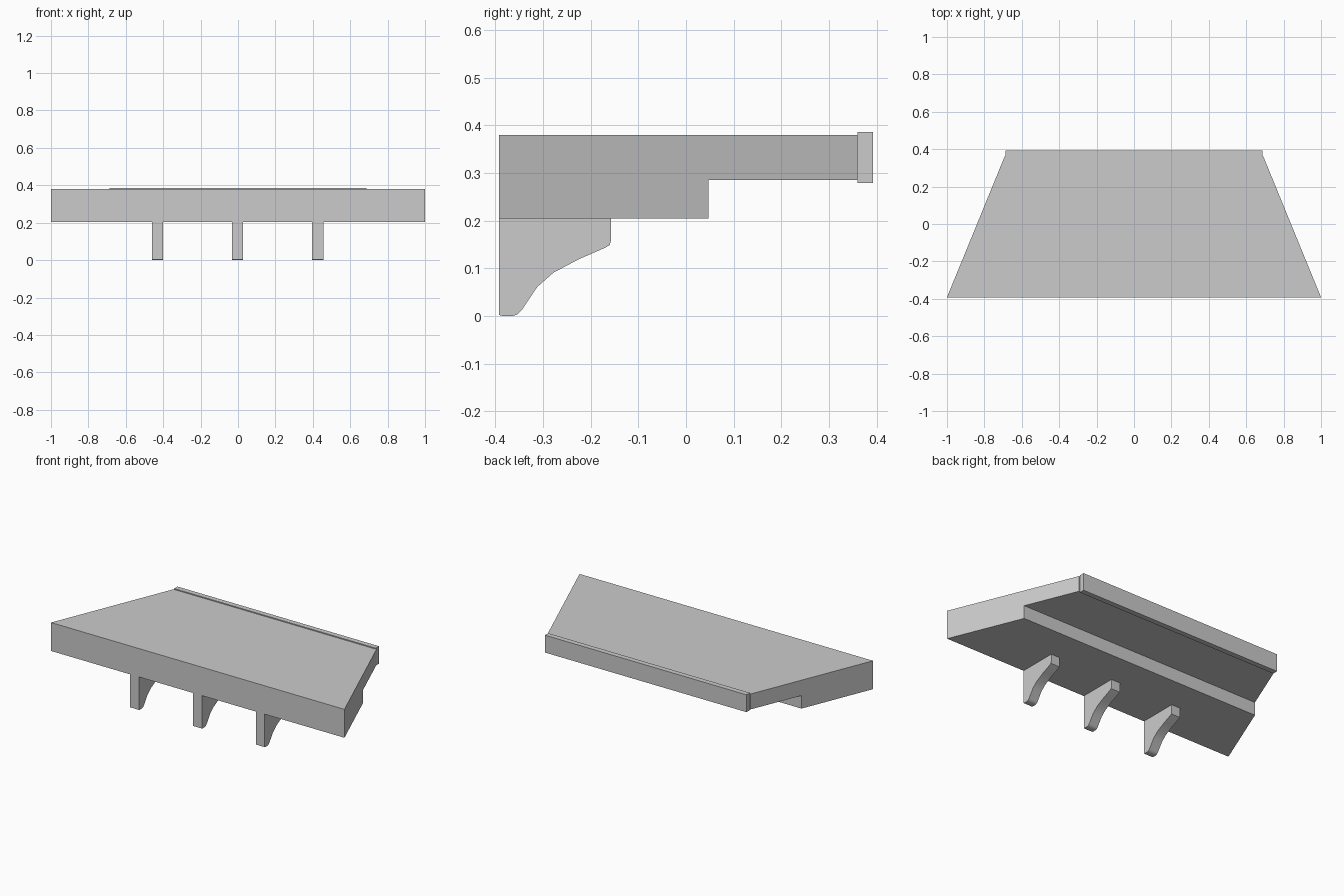
import bpy
import bmesh

if "Cube" in bpy.data.objects:
    bpy.data.objects.remove(bpy.data.objects["Cube"])


def extrude_profile(name, profile, half_width, centre_x=0.0):
    """Sweep a (y, z) profile across x; half_width is a function of y."""
    bm = bmesh.new()
    left = [bm.verts.new((centre_x - half_width(y), y, z)) for y, z in profile]
    right = [bm.verts.new((centre_x + half_width(y), y, z)) for y, z in profile]
    bm.faces.new(left)
    bm.faces.new(right[::-1])
    n = len(profile)
    for i in range(n):
        j = (i + 1) % n
        bm.faces.new((left[i], right[i], right[j], left[j]))
    bmesh.ops.recalc_face_normals(bm, faces=bm.faces)
    mesh = bpy.data.meshes.new(name)
    bm.to_mesh(mesh)
    bm.free()
    obj = bpy.data.objects.new(name, mesh)
    bpy.context.collection.objects.link(obj)
    return obj


FRONT, BACK = -0.392, 0.392
STRIP_Y = 0.36


def slab_half_width(y):
    return 1.0 - 0.308 * (y - FRONT) / (STRIP_Y - FRONT)


# Tapered slab, stepped underneath
extrude_profile("tapered_slab", [
    (FRONT, 0.205), (0.047, 0.205), (0.047, 0.285),
    (STRIP_Y, 0.285), (STRIP_Y, 0.38), (FRONT, 0.38)], slab_half_width)

# Slightly proud strip along the back edge
extrude_profile("back_strip", [
    (STRIP_Y, 0.279), (BACK, 0.279), (BACK, 0.386), (STRIP_Y, 0.386)],
    lambda y: 0.687)

# Three curved brackets under the front edge
bracket = [
    (FRONT, 0.205), (FRONT, 0.002), (-0.385, 0.0), (-0.363, 0.0), (-0.354, 0.003),
    (-0.345, 0.012), (-0.312, 0.061), (-0.278, 0.091), (-0.225, 0.119),
    (-0.170, 0.143), (-0.160, 0.149), (-0.157, 0.160), (-0.157, 0.205)]
for side, x in (("left", -0.43), ("middle", -0.002), ("right", 0.426)):
    obj = extrude_profile("bracket_" + side, bracket, lambda y: 0.03, x)
    bpy.ops.object.select_all(action='DESELECT')
    obj.select_set(True)
    bpy.context.view_layer.objects.active = obj
    bpy.ops.object.shade_smooth_by_angle()
